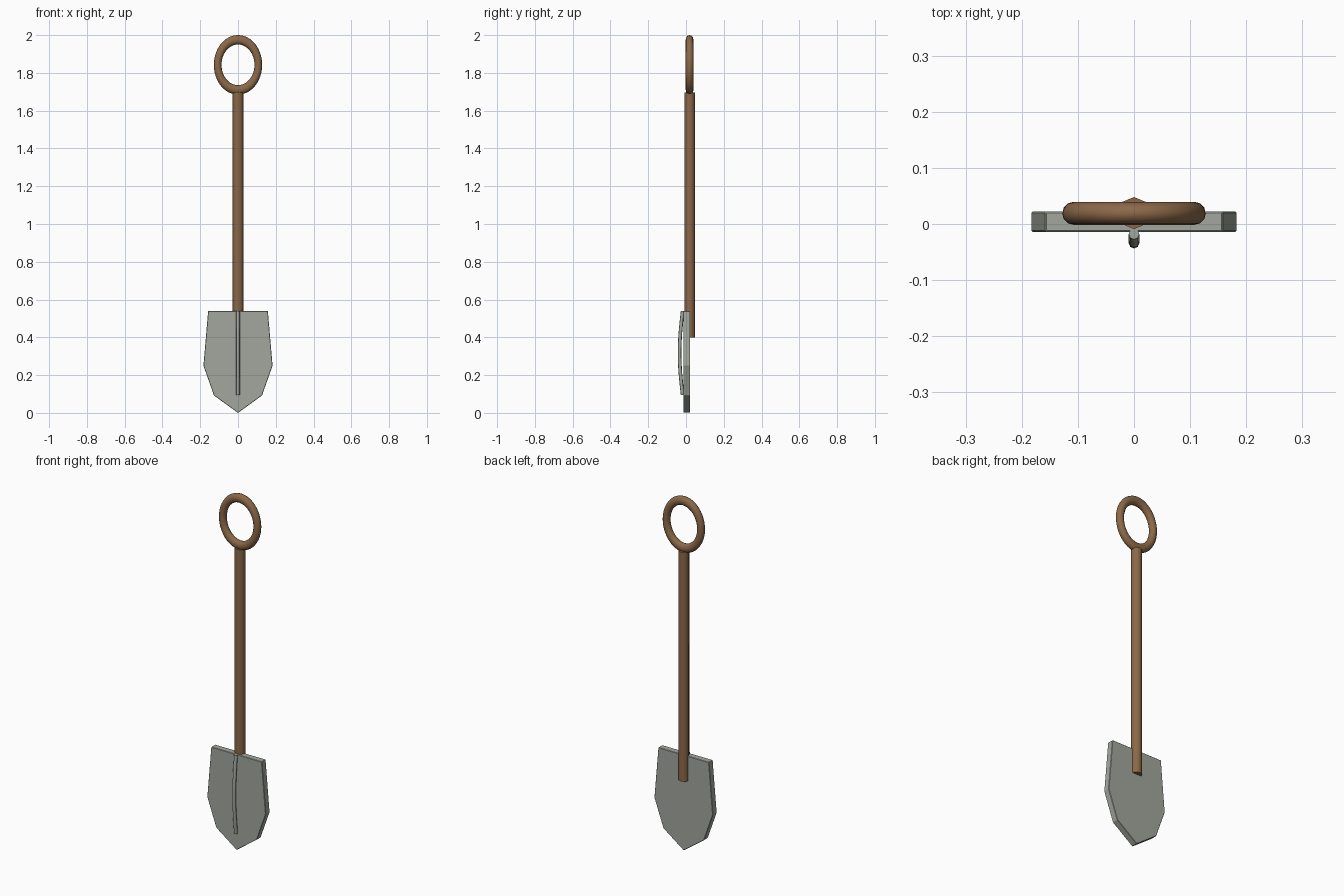
import bpy, bmesh, math
from mathutils import Vector

cube = bpy.data.objects.get("Cube")
if cube:
    bpy.data.objects.remove(cube, do_unlink=True)


def material(name, rgb):
    m = bpy.data.materials.new(name)
    m.use_nodes = True
    m.diffuse_color = (*rgb, 1)
    m.node_tree.nodes["Principled BSDF"].inputs["Base Color"].default_value = (*rgb, 1)
    return m


wood = material("brown wood", (0.26, 0.14, 0.065))
steel = material("grey steel", (0.36, 0.39, 0.34))


def finish(obj, name, mat, smooth=None):
    obj.name = name
    obj.data.materials.append(mat)
    if smooth is not None:
        bpy.ops.object.select_all(action='DESELECT')
        obj.select_set(True)
        bpy.context.view_layer.objects.active = obj
        bpy.ops.object.shade_smooth_by_angle(angle=math.radians(smooth))


def from_bmesh(bm, name):
    mesh = bpy.data.meshes.new(name)
    bmesh.ops.recalc_face_normals(bm, faces=bm.faces)
    bm.to_mesh(mesh)
    bm.free()
    obj = bpy.data.objects.new(name, mesh)
    bpy.context.collection.objects.link(obj)
    return obj


# Blade: half outline mirrored, then extruded backwards
half = [(0.158, 0.54), (0.183, 0.25), (0.127, 0.092)]
outline = half + [(0, 0)] + [(-x, z) for x, z in reversed(half)]
bm = bmesh.new()
face = bm.faces.new([bm.verts.new((x, -0.014, z)) for x, z in outline])
back = bmesh.ops.extrude_face_region(bm, geom=[face])
bmesh.ops.translate(bm, vec=(0, 0.036, 0),
                    verts=[v for v in back["geom"] if isinstance(v, bmesh.types.BMVert)])
blade = from_bmesh(bm, "blade")
finish(blade, "blade", steel)
bevel = blade.modifiers.new("edge", 'BEVEL')
bevel.width = 0.002
bevel.segments = 1

# Rib: thin bowed rod on the front of the blade
bm = bmesh.new()
steps, sides, radius = 16, 8, 0.0095
rings = []
for i in range(steps + 1):
    t = i / steps
    centre = Vector((0, -0.018 - 0.016 * math.sin(math.pi * t), 0.095 + 0.445 * t))
    rings.append([bm.verts.new(centre + radius * Vector((math.cos(a), math.sin(a), 0)))
                  for a in (math.tau * k / sides for k in range(sides))])
for a, b in zip(rings, rings[1:]):
    for k in range(sides):
        n = (k + 1) % sides
        bm.faces.new((a[k], a[n], b[n], b[k]))
bm.faces.new(rings[0])
bm.faces.new(rings[-1])
finish(from_bmesh(bm, "rib"), "rib", steel, 50)

# Shaft: eight-sided pole behind the blade
bpy.ops.mesh.primitive_cylinder_add(vertices=8, radius=0.0285, depth=1.295,
                                    location=(0, 0.0195, 1.0475))
finish(bpy.context.object, "shaft", wood, 50)

# Grip: upright ring stretched in height
bpy.ops.mesh.primitive_torus_add(major_radius=0.1085, minor_radius=0.0205,
                                 major_segments=48, minor_segments=12,
                                 location=(0, 0.019, 1.8425),
                                 rotation=(math.pi / 2, 0, 0))
grip = bpy.context.object
grip.scale = (0.992, 1.222, 1)
finish(grip, "ring_grip", wood, 50)
